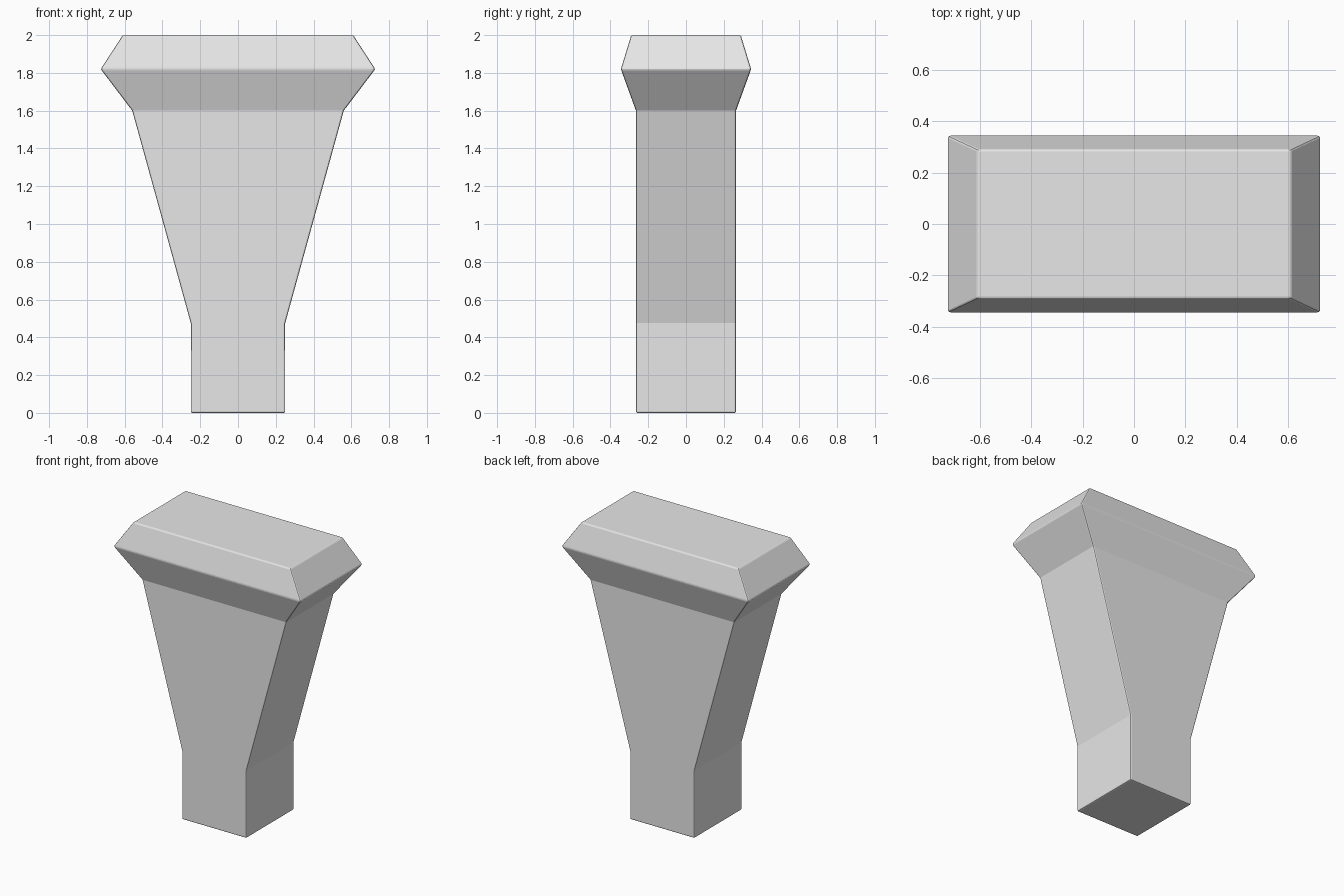
import bpy, bmesh, math

if "Cube" in bpy.data.objects:
    bpy.data.objects.remove(bpy.data.objects["Cube"])

# Plain stone grey
grey = bpy.data.materials.new("light_grey")
grey.diffuse_color = (0.8, 0.8, 0.8, 1)
grey.use_nodes = True
grey.node_tree.nodes["Principled BSDF"].inputs["Base Color"].default_value = grey.diffuse_color

# Rectangular cross-sections: height, half width, half depth
sections = [
    (0.00, 0.25, 0.265),
    (0.475, 0.25, 0.265),
    (1.60, 0.56, 0.265),
    (1.82, 0.727, 0.345),
    (2.00, 0.61, 0.29),
]

bm = bmesh.new()
rings = [[bm.verts.new((sx * w, sy * d, z))
          for sx, sy in ((-1, -1), (1, -1), (1, 1), (-1, 1))]
         for z, w, d in sections]

# Side walls between neighbouring sections
for low, high in zip(rings, rings[1:]):
    for i in range(4):
        j = (i + 1) % 4
        bm.faces.new((low[i], low[j], high[j], high[i]))

# Base and top
bm.faces.new(rings[0][::-1])
bm.faces.new(rings[-1])
bmesh.ops.recalc_face_normals(bm, faces=bm.faces)

mesh = bpy.data.meshes.new("flared_pillar")
bm.to_mesh(mesh)
bm.free()
mesh.materials.append(grey)
pillar = bpy.data.objects.new("flared_pillar", mesh)
bpy.context.collection.objects.link(pillar)

# Slightly softened sharp edges
bevel = pillar.modifiers.new("soft_edges", 'BEVEL')
bevel.width = 0.008
bevel.segments = 2
bevel.limit_method = 'ANGLE'
bevel.angle_limit = math.radians(30)
